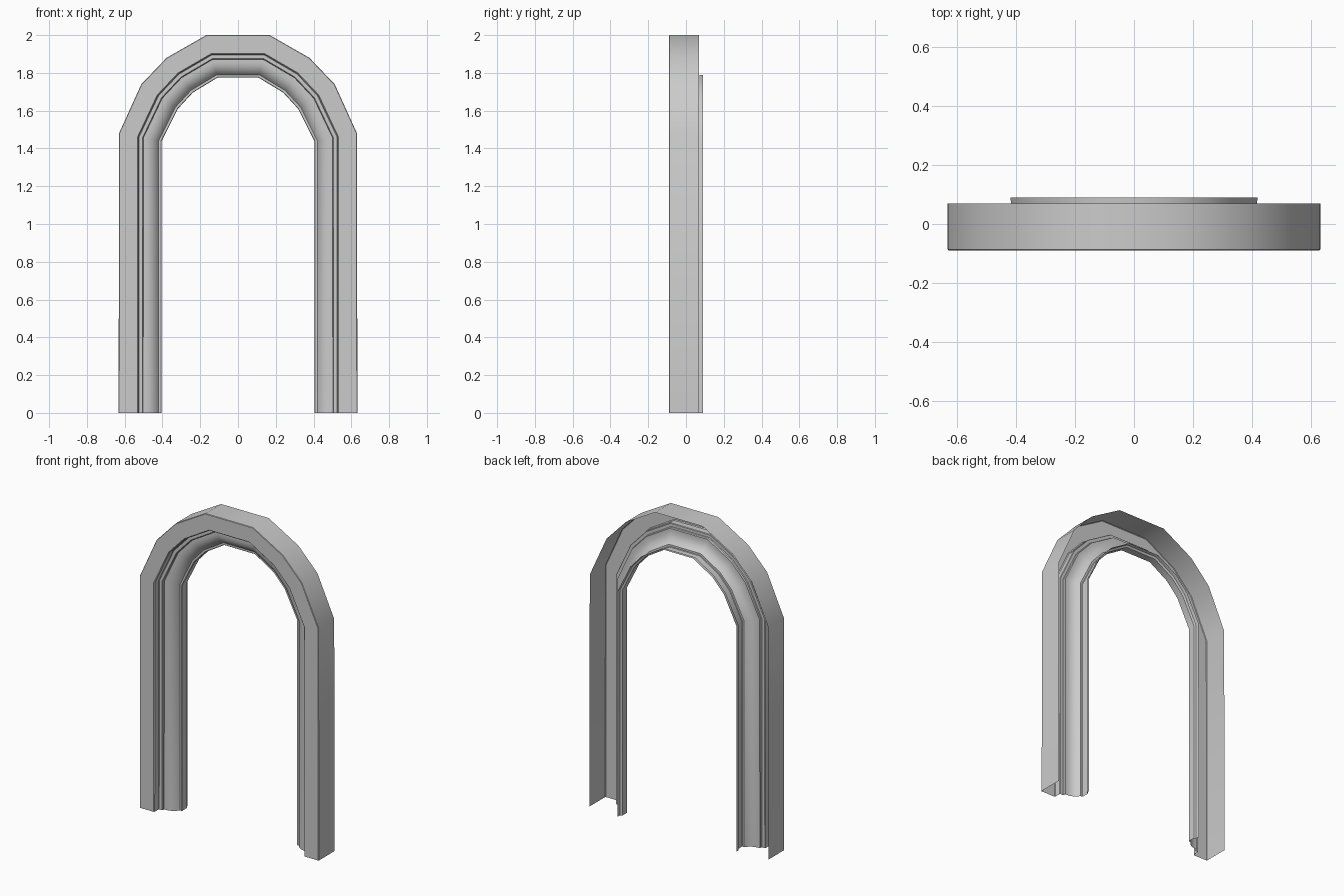
import bpy, bmesh

if "Cube" in bpy.data.objects:
    bpy.data.objects.remove(bpy.data.objects["Cube"])

# Half outlines of the arch in the front view (x, z), bottom to crown
OUTER = [(0.632, 0), (0.63, 1.48), (0.512, 1.74), (0.378, 1.88), (0.168, 2.0)]
INNER = [(0.405, 0), (0.405, 1.437), (0.318, 1.61), (0.24, 1.695), (0.108, 1.775)]

# Moulding section: (distance inward from the outer edge, y); open at the back
WIDTH = 0.225
PROFILE = [(0.0, 0.07), (0.0, -0.087), (0.003, -0.09), (0.098, -0.09),
           (0.103, -0.085), (0.103, -0.047), (0.106, -0.044), (0.124, -0.044),
           (0.128, -0.04), (0.129, -0.027), (0.145, -0.027), (0.162, -0.024),
           (0.178, -0.018), (0.192, -0.008), (0.203, 0.003), (0.21, 0.013),
           (0.222, 0.013), (0.225, 0.016), (0.225, 0.062),
           (0.213, 0.068), (0.211, 0.09)]


def full_path(half):
    """Left leg up to the crown, then the mirrored right side down."""
    return [(-x, z) for x, z in half] + list(reversed(half))


# Sweep the section along the arch
bm = bmesh.new()
rings = []
for (ox, oz), (ix, iz) in zip(full_path(OUTER), full_path(INNER)):
    ring = []
    for d, y in PROFILE:
        t = d / WIDTH
        ring.append(bm.verts.new((ox + (ix - ox) * t, y, oz + (iz - oz) * t)))
    rings.append(ring)
for a, b in zip(rings, rings[1:]):
    for j in range(len(PROFILE) - 1):
        bm.faces.new((a[j], a[j + 1], b[j + 1], b[j]))

mesh = bpy.data.meshes.new("arch_frame")
bm.to_mesh(mesh)
bm.free()
arch = bpy.data.objects.new("arch_frame", mesh)
bpy.context.collection.objects.link(arch)

# Smooth around the bend, sharp along the moulding edges
bpy.context.view_layer.objects.active = arch
arch.select_set(True)
bpy.ops.object.shade_smooth_by_angle(angle=0.66)
